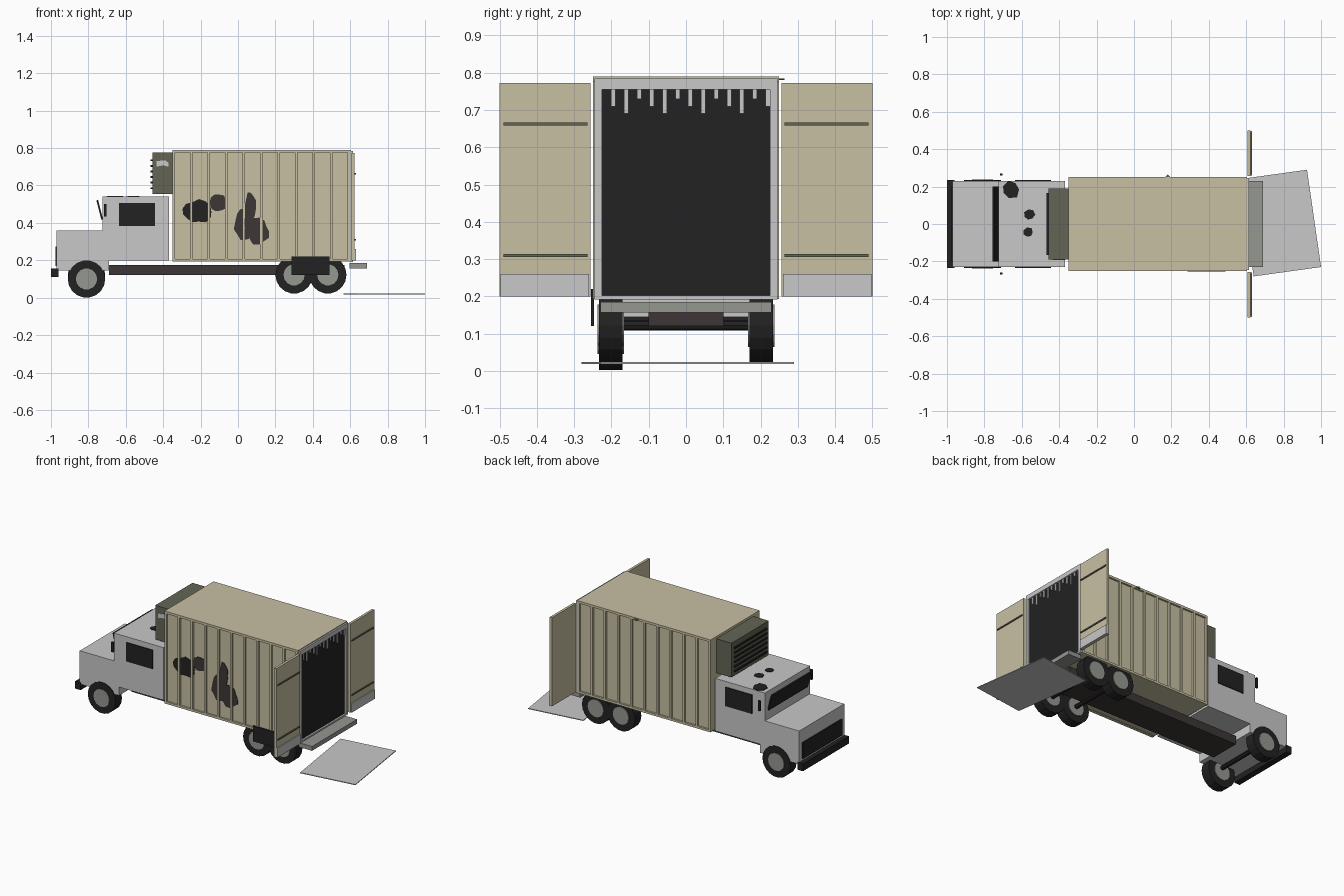
import bpy, bmesh, math, random
from mathutils import Vector

if "Cube" in bpy.data.objects:
    bpy.data.objects.remove(bpy.data.objects["Cube"])

random.seed(4)


def mat(name, r, g, b):
    m = bpy.data.materials.new(name)
    m.diffuse_color = (r, g, b, 1)
    m.use_nodes = True
    m.node_tree.nodes["Principled BSDF"].inputs["Base Color"].default_value = m.diffuse_color
    return m


BEIGE = mat("beige", 0.58, 0.53, 0.37)
GREY = mat("light grey", 0.58, 0.58, 0.58)
BLACK = mat("black", 0.016, 0.016, 0.016)
OLIVE = mat("dark olive", 0.125, 0.13, 0.09)
BROWN = mat("dark brown", 0.047, 0.037, 0.037)
STEEL = mat("steel grey", 0.30, 0.31, 0.28)


def finish(name, bm, material):
    bmesh.ops.recalc_face_normals(bm, faces=bm.faces)
    me = bpy.data.meshes.new(name)
    bm.to_mesh(me)
    bm.free()
    me.materials.append(material)
    ob = bpy.data.objects.new(name, me)
    bpy.context.collection.objects.link(ob)
    return ob


def boxes(name, spans, material):
    """One object of boxes, each given as x0, x1, y0, y1, z0, z1."""
    bm = bmesh.new()
    for x0, x1, y0, y1, z0, z1 in spans:
        vs = bmesh.ops.create_cube(bm, size=1)["verts"]
        for v in vs:
            v.co = Vector(((x0 + x1) / 2 + v.co.x * (x1 - x0),
                           (y0 + y1) / 2 + v.co.y * (y1 - y0),
                           (z0 + z1) / 2 + v.co.z * (z1 - z0)))
    return finish(name, bm, material)


def prism(name, points, offset, material):
    """Extrude a flat outline by an offset vector."""
    bm = bmesh.new()
    face = bm.faces.new([bm.verts.new(p) for p in points])
    ext = bmesh.ops.extrude_face_region(bm, geom=[face])["geom"]
    bmesh.ops.translate(bm, vec=offset,
                        verts=[v for v in ext if isinstance(v, bmesh.types.BMVert)])
    return finish(name, bm, material)


def blob(n, ru, rv):
    """Ragged outline around the origin."""
    out = []
    for i in range(n):
        a = 2 * math.pi * i / n
        k = random.uniform(0.8, 1.08)
        out.append((ru * k * math.cos(a), rv * k * math.sin(a)))
    return out


def disc(name, x, y0, y1, z, r, sides, material):
    ring = [(x + r * math.cos(2 * math.pi * i / sides), y0,
             z + r * math.sin(2 * math.pi * i / sides)) for i in range(sides)]
    return prism(name, ring, (0, y1 - y0, 0), material)


# Cab and hood from one side profile
cab = [(-0.97, 0.145), (-0.69, 0.145), (-0.69, 0.20), (-0.37, 0.20),
       (-0.37, 0.54), (-0.725, 0.54), (-0.725, 0.36), (-0.97, 0.36)]
prism("cab", [(x, -0.23, z) for x, z in cab], (0, 0.46, 0), GREY)
boxes("front_bumper", [(-1.0, -0.96, -0.235, 0.235, 0.11, 0.157)], BLACK)
boxes("grille", [(-0.977, -0.968, -0.2, 0.2, 0.17, 0.275)], BLACK)
prism("windshield", [(-0.757, -0.2, 0.52), (-0.748, -0.2, 0.523),
                     (-0.722, -0.2, 0.42), (-0.731, -0.2, 0.417)], (0, 0.4, 0), BLACK)
for s, side in ((-1, "left"), (1, "right")):
    boxes(side + "_window", [(-0.635, -0.445, *sorted((s * 0.228, s * 0.236)), 0.383, 0.505)], BLACK)
    boxes(side + "_mirror", [(-0.717, -0.702, *sorted((s * 0.258, s * 0.27)), 0.435, 0.50)], BLACK)

# Damage patches on the cab roof
for i, (x, y, r) in enumerate([(-0.66, 0.185, 0.052), (-0.56, 0.05, 0.032), (-0.565, -0.045, 0.027)]):
    prism("roof_patch_%d" % i, [(x + u, y + v, 0.539) for u, v in blob(7, r, r)], (0, 0, 0.005), BLACK)

# Chassis and wheels
boxes("chassis", [(-0.69, 0.57, -0.1, 0.1, 0.12, 0.175)], BROWN)
for name, x, zl, zr in (("front", -0.81, 0.10, 0.12), ("middle", 0.30, 0.122, 0.122), ("rear", 0.48, 0.122, 0.122)):
    for s, side, z in ((-1, "left", zl), (1, "right", zr)):
        disc("%s_%s_tire" % (name, side), x, s * 0.17, s * 0.234, z, 0.1, 18, BLACK)
        disc("%s_%s_rim" % (name, side), x, s * 0.166, s * 0.238, z, 0.057, 14, STEEL)
    disc(name + "_axle", x, -0.17, 0.17, 0.122, 0.014, 8, BLACK)
boxes("wheel_guard", [(0.285, 0.49, -0.255, -0.247, 0.12, 0.22)], BLACK)

# Cargo box: core, ribs on both sides, roof and floor rails
boxes("cargo_box", [(-0.35, 0.60, -0.238, 0.238, 0.195, 0.785)], BEIGE)
ribs = []
for i in range(11):
    x = -0.343 + i * 0.0936
    for s in (-1, 1):
        ribs.append((x - 0.007, x + 0.007, *sorted((s * 0.236, s * 0.25)), 0.2, 0.78))
boxes("side_ribs", ribs, BEIGE)
boxes("roof_and_rails", [(-0.35, 0.605, -0.25, 0.25, 0.775, 0.79),
                         (-0.35, 0.60, -0.25, -0.23, 0.193, 0.207),
                         (-0.35, 0.60, 0.23, 0.25, 0.193, 0.207)], BEIGE)
prism("torn_flap", [(0.16, 0.245, 0.78), (0.20, 0.245, 0.78), (0.18, 0.265, 0.78)], (0, 0, 0.004), OLIVE)

# Stains on the left side wall, crossed by the ribs
stains = [(-0.22, 0.46, 0.08, 0.065, BLACK), (-0.105, 0.505, 0.05, 0.048, BROWN),
          (0.03, 0.39, 0.05, 0.095, BROWN), (0.065, 0.48, 0.035, 0.085, BROWN),
          (0.105, 0.355, 0.065, 0.07, BROWN)]
for i, (x, z, rx, rz, m) in enumerate(stains):
    y = -0.2405 - i * 0.0006
    prism("side_stain_%d" % i, [(x + u, y, z + v) for u, v in blob(13, rx, rz)], (0, 0.004, 0), m)

# Cooling unit with front louvres
boxes("cooling_unit", [(-0.458, -0.345, -0.19, 0.19, 0.555, 0.775)], OLIVE)
boxes("cooling_louvres", [(-0.467, -0.455, -0.165, 0.165, 0.58 + i * 0.03, 0.59 + i * 0.03)
                          for i in range(6)], BLACK)
prism("cooling_unit_patch", [(-0.437, -0.193, 0.70), (-0.40, -0.193, 0.708), (-0.372, -0.193, 0.70),
                             (-0.372, -0.193, 0.722), (-0.39, -0.193, 0.735), (-0.437, -0.193, 0.73)],
      (0, 0.006, 0), GREY)

# Rear opening: frame, dark interior and torn curtain strips
boxes("rear_frame", [(0.598, 0.615, -0.246, -0.225, 0.192, 0.785),
                     (0.598, 0.615, 0.225, 0.246, 0.192, 0.785),
                     (0.598, 0.615, -0.225, 0.225, 0.755, 0.785),
                     (0.598, 0.615, -0.225, 0.225, 0.192, 0.202)], GREY)
boxes("dark_interior", [(0.597, 0.604, -0.226, 0.226, 0.2, 0.757)], BLACK)
ends = [0.71, 0.69, 0.73]
boxes("curtain_strips", [(0.604, 0.609, -0.201 + i * 0.0345, -0.189 + i * 0.0345, ends[i % 3], 0.757)
                         for i in range(13)], GREY)
boxes("rear_step", [(0.595, 0.69, -0.23, 0.23, 0.157, 0.185)], STEEL)

# Open rear doors with bars and kick plates
for s, side in ((-1, "left"), (1, "right")):
    def span(a, b):
        return sorted((s * a, s * b))
    boxes(side + "_door", [(0.608, 0.624, *span(0.256, 0.5), 0.2, 0.773)], BEIGE)
    boxes(side + "_door_bars", [(0.622, 0.63, *span(0.265, 0.49), z - 0.004, z + 0.004)
                                for z in (0.31, 0.662)], OLIVE)
    boxes(side + "_kick_plate", [(0.622, 0.63, *span(0.26, 0.498), 0.2, 0.26)], GREY)

# Loose ramp lying behind the truck
prism("ramp", [(0.565, 0.24, 0.018), (0.64, -0.28, 0.018), (1.0, -0.23, 0.018), (0.925, 0.29, 0.018)],
      (0, 0, 0.005), GREY)
